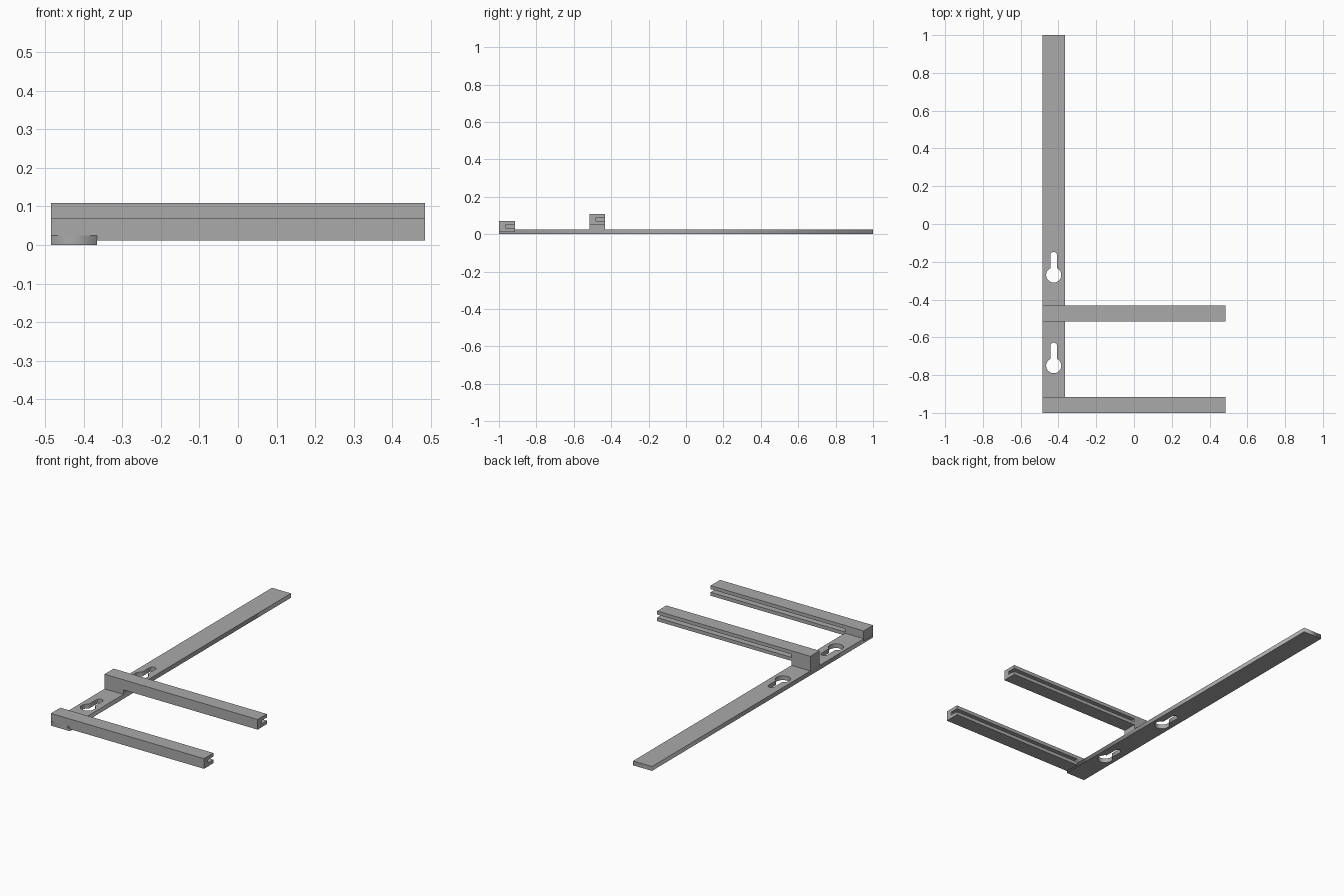
import bpy, bmesh, math
from mathutils import Vector

cube = bpy.data.objects.get("Cube")
if cube:
    bpy.data.objects.remove(cube, do_unlink=True)

grey = bpy.data.materials.new("plain grey")
grey.use_nodes = True
grey.diffuse_color = (0.4, 0.4, 0.4, 1)
grey.node_tree.nodes["Principled BSDF"].inputs["Base Color"].default_value = grey.diffuse_color

LEFT, EDGE, RIGHT = -0.485, -0.365, 0.485   # plate sides and arm tip
THICK = 0.025                               # plate thickness


def tidy(bm):
    bmesh.ops.remove_doubles(bm, verts=bm.verts, dist=1e-5)
    bmesh.ops.dissolve_limit(bm, angle_limit=0.01, verts=bm.verts, edges=bm.edges)
    bmesh.ops.recalc_face_normals(bm, faces=bm.faces)


def add_mesh(name, bm):
    tidy(bm)
    mesh = bpy.data.meshes.new(name)
    bm.to_mesh(mesh)
    bm.free()
    mesh.materials.append(grey)
    obj = bpy.data.objects.new(name, mesh)
    bpy.context.collection.objects.link(obj)
    return obj


def arc(cx, cy, r, start, end, steps):
    angles = [start + (end - start) * i / steps for i in range(steps + 1)]
    return [(cx + r * math.cos(a), cy + r * math.sin(a)) for a in angles]


def keyhole(cx, cy, r=0.04, half=0.018, length=0.122):
    # round head at the front, narrow round-ended neck towards the back
    a = math.acos(half / r)
    return (arc(cx, cy, r, math.pi - a, 2 * math.pi + a, 32)
            + arc(cx, cy + length - half, half, 0, math.pi, 12))


def mounting_plate():
    # filled outline with two keyholes, extruded
    curve = bpy.data.curves.new("plate_outline", "CURVE")
    curve.dimensions = "2D"
    curve.fill_mode = "BOTH"
    curve.extrude = THICK / 2
    outline = [(LEFT, -1), (EDGE, -1), (EDGE, 1), (LEFT, 1)]
    mid = (LEFT + EDGE) / 2
    for pts in (outline, keyhole(mid, -0.27), keyhole(mid, -0.75)):
        spline = curve.splines.new("POLY")
        spline.points.add(len(pts) - 1)
        for p, (x, y) in zip(spline.points, pts):
            p.co = (x, y, 0, 1)
        spline.use_cyclic_u = True
    temp = bpy.data.objects.new("plate_outline", curve)
    bpy.context.collection.objects.link(temp)
    bpy.context.view_layer.update()
    bm = bmesh.new()
    bm.from_mesh(temp.to_mesh())
    temp.to_mesh_clear()
    bpy.data.objects.remove(temp, do_unlink=True)
    bpy.data.curves.remove(curve)
    bmesh.ops.translate(bm, verts=bm.verts, vec=(0, 0, THICK / 2))
    return add_mesh("mounting_plate", bm)


def push(bm, faces, dx):
    out = bmesh.ops.extrude_face_region(bm, geom=faces)["geom"]
    verts = [g for g in out if isinstance(g, bmesh.types.BMVert)]
    bmesh.ops.translate(bm, verts=verts, vec=Vector((dx, 0, 0)))
    return [g for g in out if isinstance(g, bmesh.types.BMFace)]


def grooved_arm(name, front, back, bottom, top):
    # solid root over the plate, then a C section open to the back
    bm = bmesh.new()
    groove, low, high = back - 0.05, bottom + 0.02, bottom + 0.038
    section = [(front, bottom), (back, bottom), (back, low), (groove, low),
               (groove, high), (back, high), (back, top), (front, top)]
    v = [bm.verts.new((LEFT, y, z)) for y, z in section]
    faces = [bm.faces.new(v), bm.faces.new((v[2], v[5], v[4], v[3]))]
    ends = push(bm, faces, EDGE - LEFT)
    c_face = max(ends, key=lambda f: len(f.verts))
    push(bm, [c_face], RIGHT - EDGE)
    return add_mesh(name, bm)


def box(name, lo, hi):
    bm = bmesh.new()
    bmesh.ops.create_cube(bm, size=1)
    for v in bm.verts:
        v.co = [(a + b) / 2 + c * (b - a) for a, b, c in zip(lo, hi, v.co)]
    return add_mesh(name, bm)


mounting_plate()
grooved_arm("front_arm", -1.0, -0.915, 0.012, 0.07)
grooved_arm("rear_arm", -0.515, -0.432, 0.051, 0.109)
box("rear_arm_spacer", (LEFT, -0.515, THICK), (EDGE, -0.432, 0.051))
